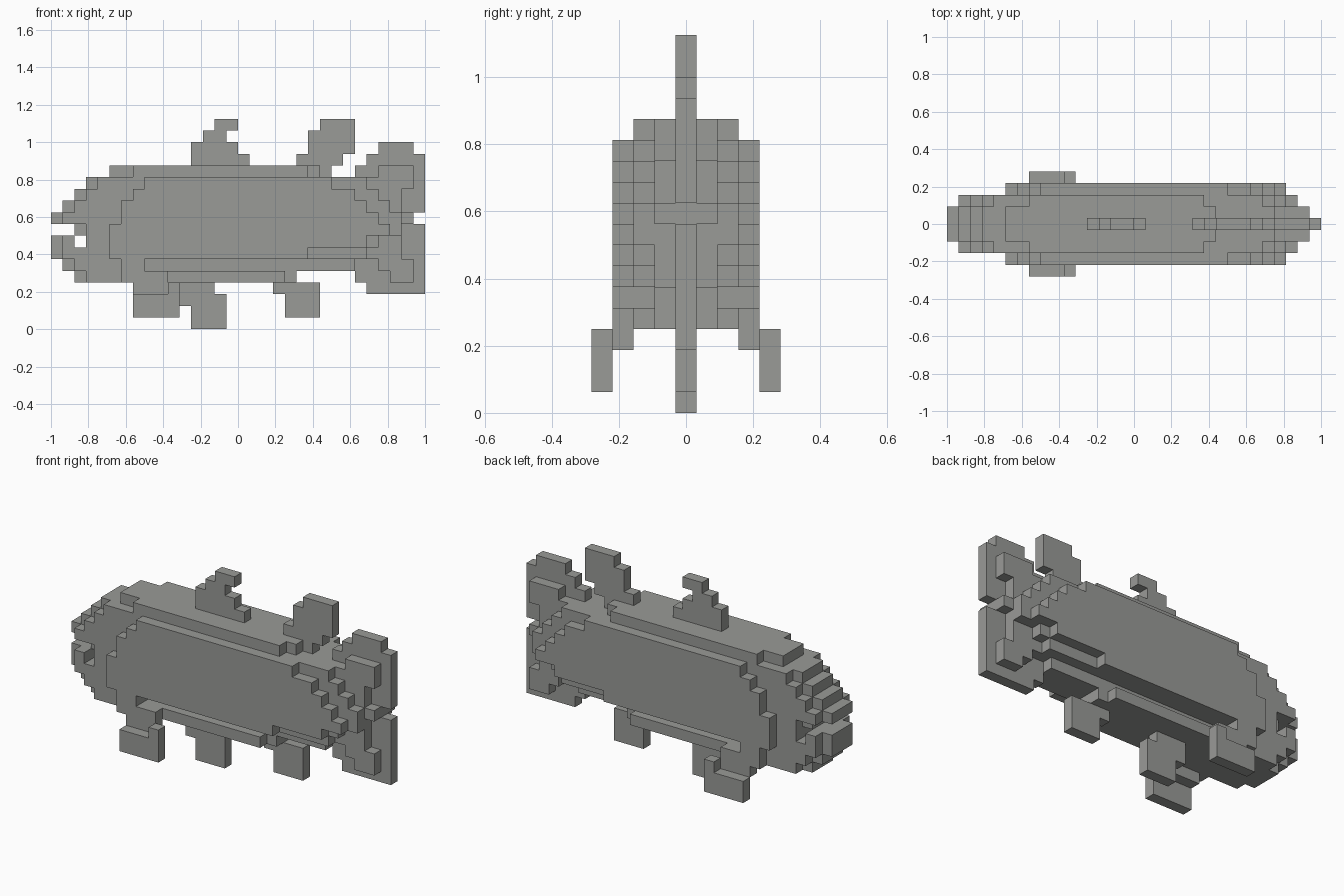
import bpy, bmesh

if "Cube" in bpy.data.objects:
    bpy.data.objects.remove(bpy.data.objects["Cube"])

U = 1 / 16  # edge length of one block

grey = bpy.data.materials.new("stone grey")
grey.diffuse_color = (0.32, 0.325, 0.31, 1)
grey.use_nodes = True
grey.node_tree.nodes["Principled BSDF"].inputs["Base Color"].default_value = grey.diffuse_color


def blocks(layers, rows):
    """Blocks from (row, first column, end column), mirrored front to back."""
    return {(c, s * j, r) for j in layers for s in (-1, 1)
            for r, a, b in rows for c in range(a, b)}


def slab(r0, r1, c0, c1):
    return [(r, c0, c1) for r in range(r0, r1)]


def build(name, cells):
    """Skin a set of blocks with outer faces only and merge flat areas."""
    bm = bmesh.new()
    verts = {}

    def vert(p):
        if p not in verts:
            verts[p] = bm.verts.new((-1 + p[0] * U, (p[1] - 0.5) * U, p[2] * U))
        return verts[p]

    for cell in cells:
        for axis in range(3):
            for side in (0, 1):
                near = list(cell)
                near[axis] += 2 * side - 1
                if tuple(near) in cells:
                    continue
                u, v = (axis + 1) % 3, (axis + 2) % 3
                ring = []
                for du, dv in ((0, 0), (1, 0), (1, 1), (0, 1)):
                    p = list(cell)
                    p[axis] += side
                    p[u] += du
                    p[v] += dv
                    ring.append(vert(tuple(p)))
                bm.faces.new(ring if side else ring[::-1])
    bmesh.ops.dissolve_limit(bm, angle_limit=0.01, verts=bm.verts, edges=bm.edges)
    mesh = bpy.data.meshes.new(name)
    bm.to_mesh(mesh)
    bm.free()
    mesh.materials.append(grey)
    bpy.context.collection.objects.link(bpy.data.objects.new(name, mesh))


# Body: core, then two layers each side
core = blocks((0, 1), [(4, 2, 21), (5, 1, 26), (6, 0, 30), (7, 0, 2), (7, 3, 30),
                       (8, 2, 30), (9, 0, 31), (10, 1, 30), (11, 2, 30),
                       (12, 3, 30), (13, 5, 23)])
flank = blocks((2,), [(4, 3, 20), (5, 2, 8), (6, 1, 27), (7, 1, 2), (7, 3, 28),
                      (8, 3, 30), (9, 1, 30), (10, 2, 29), (11, 3, 28),
                      (12, 4, 27), (13, 7, 22)])
side = blocks((3,), [(4, 6, 10), (5, 6, 8), (6, 5, 22), (7, 5, 27), (8, 5, 29),
                     (9, 6, 28), (10, 6, 27), (11, 7, 26), (12, 8, 24)])
ridge = blocks((0,), [(13, 23, 24)])
body = core | flank | side | ridge
build("body", body)

# Tail: thin plate with a thicker root
plate = blocks((0,), [(3, 27, 32), (4, 26, 32), (9, 26, 31), (13, 26, 32),
                      (14, 27, 32), (15, 28, 31)]
               + slab(5, 9, 26, 32) + slab(10, 13, 26, 32))
root = blocks((1,), [(4, 29, 31), (5, 28, 31), (12, 28, 31), (13, 28, 31)])
build("tail_fin", (plate | root) - body)

# Fins on the centre line
build("front_top_fin", blocks((0,), [(14, 12, 17), (15, 12, 16), (16, 13, 15),
                                     (17, 14, 16)]))
build("rear_top_fin", blocks((0,), [(14, 21, 25), (15, 22, 26), (16, 22, 26),
                                    (17, 23, 26)]))
build("front_belly_fin", blocks((0,), [(0, 12, 15), (1, 12, 15), (2, 11, 15),
                                       (3, 11, 14)]))
build("rear_belly_fin", blocks((0,), [(1, 20, 23), (2, 20, 23), (3, 19, 23)]))

# Paired side fins with their roots
build("side_fins", blocks((3,), [(3, 7, 10)])
      | blocks((4,), [(1, 7, 11), (2, 7, 11), (3, 10, 11)]))
